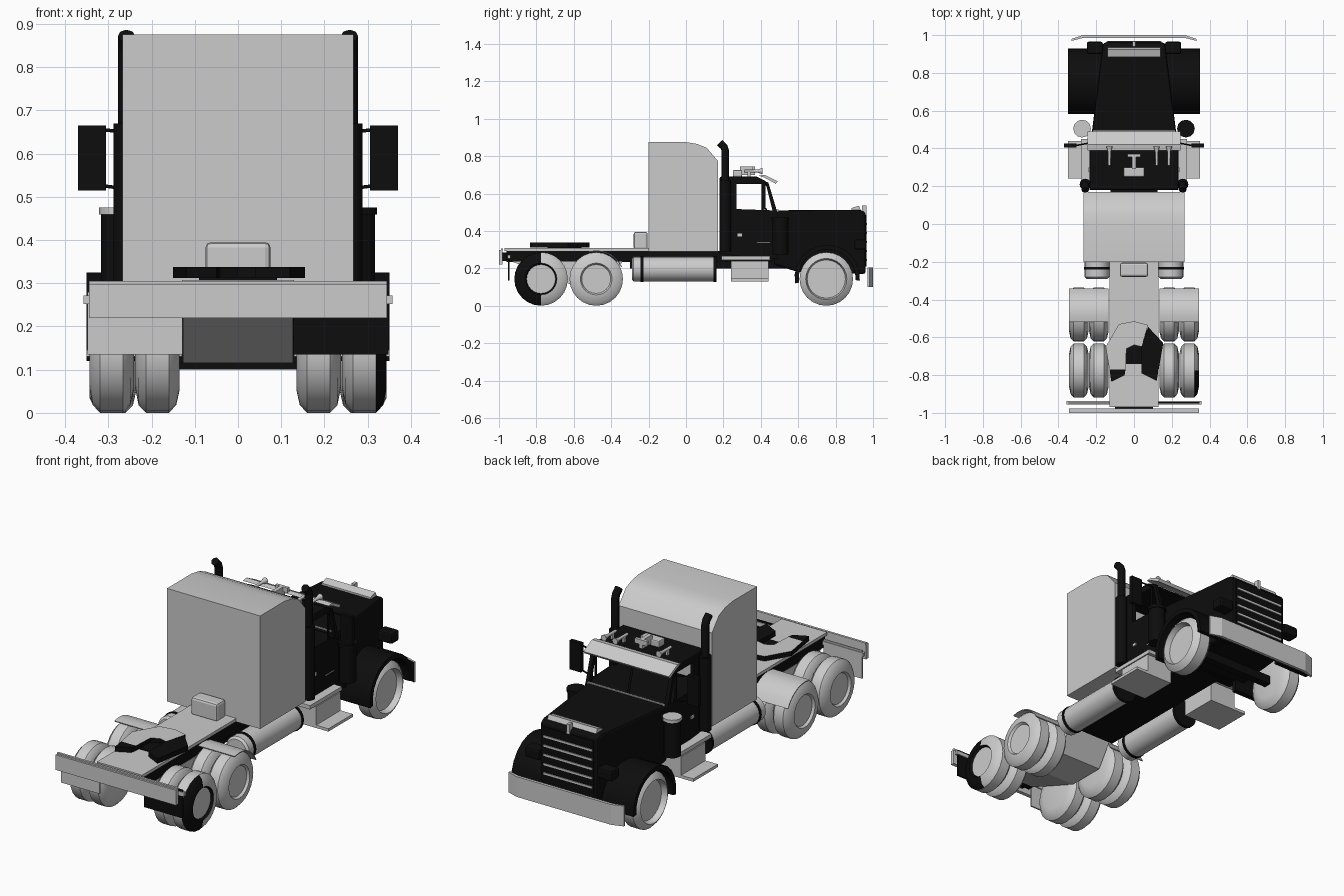
import bpy, bmesh, math
from mathutils import Vector, Matrix

old = bpy.data.objects.get("Cube")
if old:
    bpy.data.objects.remove(old, do_unlink=True)


def material(name, v):
    m = bpy.data.materials.new(name)
    m.use_nodes = True
    m.diffuse_color = (v, v, v, 1)
    m.node_tree.nodes["Principled BSDF"].inputs["Base Color"].default_value = (v, v, v, 1)
    return m


GREY = material("light grey", 0.6)
BLACK = material("black", 0.004)
SIDES = ((1, "left"), (-1, "right"))


def finish(name, bm, mats, rule=None, smooth=False, bevel=0):
    bmesh.ops.recalc_face_normals(bm, faces=bm.faces)
    if rule:
        for f in bm.faces:
            f.material_index = int(rule(f))
    me = bpy.data.meshes.new(name)
    bm.to_mesh(me)
    bm.free()
    ob = bpy.data.objects.new(name, me)
    bpy.context.collection.objects.link(ob)
    for m in mats:
        me.materials.append(m)
    if bevel:
        b = ob.modifiers.new("bevel", "BEVEL")
        b.width, b.segments, b.limit_method = bevel, 2, "ANGLE"
    if smooth:
        bpy.ops.object.select_all(action="DESELECT")
        ob.select_set(True)
        bpy.context.view_layer.objects.active = ob
        bpy.ops.object.shade_smooth_by_angle(angle=math.radians(35))
    return ob


def prism(name, pts, axis, a, b, mats, shape=None, **kw):
    """Outline extruded from a to b along x (y,z points) or z (x,y points)."""
    bm = bmesh.new()
    place = {"x": lambda p, t: (t, p[0], p[1]), "z": lambda p, t: (p[0], p[1], t)}[axis]
    ends = [[bm.verts.new(place(p, t)) for p in pts] for t in (a, b)]
    for e in ends:
        bm.faces.new(e)
    n = len(pts)
    for i in range(n):
        j = (i + 1) % n
        bm.faces.new((ends[0][i], ends[0][j], ends[1][j], ends[1][i]))
    if shape:
        for v in bm.verts:
            shape(v)
    return finish(name, bm, mats, **kw)


def box(name, x, y, z, mat, **kw):
    pts = [(x[0], y[0]), (x[1], y[0]), (x[1], y[1]), (x[0], y[1])]
    return prism(name, pts, "z", z[0], z[1], [mat], **kw)


def lathe(name, prof, centre, axis, mats, steps=24, **kw):
    """Profile of (along, radius) points spun about the x, y or z axis."""
    bm = bmesh.new()
    vs = [bm.verts.new((r, 0, t)) for t, r in prof]
    es = [bm.edges.new(p) for p in zip(vs, vs[1:])]
    bmesh.ops.spin(bm, geom=vs + es, axis=(0, 0, 1), cent=(0, 0, 0),
                   angle=math.tau, steps=steps)
    bmesh.ops.remove_doubles(bm, verts=bm.verts, dist=1e-4)
    turn = Vector((0, 0, 1)).rotation_difference(Vector(axis)).to_matrix().to_4x4()
    bm.transform(Matrix.Translation(centre) @ turn)
    return finish(name, bm, mats, smooth=True, **kw)


def drum(name, centre, axis, length, r, mat, steps=20):
    h = length / 2
    return lathe(name, [(-h, 0), (-h, r), (h, r), (h, 0)], centre, axis, [mat], steps)


def tube(name, pts, r, mat):
    cu = bpy.data.curves.new(name, "CURVE")
    cu.dimensions = "3D"
    cu.bevel_depth, cu.bevel_resolution, cu.use_fill_caps = r, 2, True
    sp = cu.splines.new("POLY")
    sp.points.add(len(pts) - 1)
    for p, co in zip(sp.points, pts):
        p.co = (*co, 1)
    cu.materials.append(mat)
    bpy.context.collection.objects.link(bpy.data.objects.new(name, cu))


def arc(cy, cz, r0, r1, a0, a1, n=12):
    ang = [math.radians(a0 + (a1 - a0) * i / n) for i in range(n + 1)]
    out = [(cy + r1 * math.cos(t), cz + r1 * math.sin(t)) for t in ang]
    return out + [(cy + r0 * math.cos(t), cz + r0 * math.sin(t)) for t in reversed(ang)]


def mirrored(s, x0, x1):
    return sorted((s * x0, s * x1))


# Sleeper and cab
prism("sleeper", [(-0.2, 0.29), (-0.2, 0.875), (0, 0.875), (0.06, 0.865), (0.11, 0.845),
                  (0.17, 0.775), (0.17, 0.29)], "x", -0.267, 0.267, [GREY], smooth=True)
prism("cab_body", [(0.18, 0.28), (0.18, 0.52), (0.46, 0.51), (0.49, 0.5), (0.49, 0.25), (0.25, 0.27)],
      "x", -0.235, 0.235, [BLACK])
prism("cab_roof", [(0.18, 0.65), (0.18, 0.69), (0.38, 0.69), (0.43, 0.665), (0.43, 0.65)],
      "x", -0.235, 0.235, [BLACK], bevel=0.008)
prism("sun_visor", [(0.39, 0.695), (0.42, 0.7), (0.49, 0.665), (0.48, 0.652), (0.42, 0.685)],
      "x", -0.245, 0.245, [GREY])
tube("windshield_post", [(0, 0.475, 0.5), (0, 0.43, 0.66)], 0.006, BLACK)
for s, side in SIDES:
    box(side + "_rear_pillar", mirrored(s, 0.215, 0.235), (0.18, 0.27), (0.5, 0.66), BLACK)
    prism(side + "_front_pillar", [(0.465, 0.5), (0.425, 0.66), (0.44, 0.66), (0.488, 0.5)],
          "x", *mirrored(s, 0.215, 0.235), [BLACK])
    box(side + "_window_divider", mirrored(s, 0.225, 0.233), (0.405, 0.415), (0.5, 0.66), BLACK)
    box(side + "_door_handle", mirrored(s, 0.234, 0.242), (0.275, 0.3), (0.37, 0.385), GREY)
    box(side + "_door_seam", mirrored(s, 0.234, 0.2365), (0.38, 0.45), (0.335, 0.339), GREY)
    # Mirrors, exhausts and air cleaners
    box(side + "_mirror", mirrored(s, 0.305, 0.37), (0.405, 0.425), (0.515, 0.665), BLACK)
    for z in (0.525, 0.655):
        tube(side + "_mirror_arm", [(s * 0.23, 0.43, z - 0.01), (s * 0.31, 0.415, z)], 0.004, BLACK)
    drum(side + "_muffler", (s * 0.258, 0.21, 0.48), (0, 0, 1), 0.38, 0.03, BLACK, 12)
    tube(side + "_exhaust_stack", [(s * 0.258, 0.21, 0.6), (s * 0.258, 0.21, 0.83),
                                   (s * 0.258, 0.203, 0.85), (s * 0.258, 0.18, 0.872)], 0.02, BLACK)
    drum(side + "_air_cleaner", (s * 0.275, 0.505, 0.37), (0, 0, 1), 0.19, 0.042, BLACK, 12)
    drum(side + "_air_cleaner_cap", (s * 0.275, 0.505, 0.467), (0, 0, 1), 0.016, 0.047,
         BLACK if s > 0 else GREY, 12)

# Hood, narrowing toward the nose
def taper(v):
    v.co.x *= 1 - 0.27 * max(0, (v.co.y - 0.47) / 0.49)


prism("hood", [(0.47, 0.22), (0.47, 0.51), (0.93, 0.513), (0.96, 0.5), (0.96, 0.17), (0.6, 0.18)],
      "x", -0.225, 0.225, [BLACK], shape=taper, bevel=0.012)
prism("hood_deflector", [(0.885, 0.51), (0.885, 0.522), (0.925, 0.535), (0.935, 0.51)],
      "x", -0.14, 0.14, [GREY])
box("hood_ornament", (-0.008, 0.008), (0.94, 0.965), (0.485, 0.535), GREY)
box("grille", (-0.145, 0.145), (0.95, 0.965), (0.21, 0.485), BLACK)
for i in range(5):
    z = 0.24 + i * 0.048
    box("grille_bar", (-0.14, 0.14), (0.96, 0.969), (z, z + 0.01), GREY)
box("cowl_strip", (-0.22, 0.22), (0.485, 0.495), (0.505, 0.515), GREY)

# Front bumper with swept-back ends
prism("front_bumper", [(-0.33, 0.97), (-0.27, 0.985), (0.27, 0.985), (0.33, 0.97), (0.33, 0.98),
                       (0.27, 1), (-0.27, 1), (-0.33, 0.98)], "z", 0.1, 0.205, [GREY, BLACK],
      rule=lambda f: f.normal.y < -0.9)
box("front_axle", (-0.27, 0.27), (0.73, 0.77), (0.115, 0.16), BLACK)

# Wheels: sidewall, recessed rim and hub
def wheel(name, x0, x1, y, s, front=False, marked=False):
    w = x1 - x0
    dish = 0.03 if front else 0.012
    rim = 0.11 if front else 0.085
    prof = [(0, 0), (0, 0.09), (0.008, 0.125), (0.025, 0.143), (w - 0.025, 0.143),
            (w - 0.008, 0.125), (w, rim), (w - dish, rim - 0.008), (w - dish, 0)]

    def patch(f):
        c = f.calc_center_median()
        r = math.hypot(c.y - y, c.z - 0.143)
        return c.x > x1 - 0.03 and (0.078 < r < 0.087 or (r > 0.087 and c.y < y))

    lathe(name, prof, (s * x0, y, 0.143), (s, 0, 0), [GREY, BLACK],
          rule=patch if marked else None)


for s, side in SIDES:
    wheel(side + "_front_wheel", 0.235, 0.343, 0.75, s, front=True)
    for label, y in (("drive", -0.48), ("rear", -0.775)):
        wheel(f"{side}_{label}_inner_wheel", 0.135, 0.238, y, s)
        wheel(f"{side}_{label}_outer_wheel", 0.241, 0.344, y, s, marked=(s > 0 and label == "rear"))
    # Fenders
    prism(side + "_front_fender", arc(0.755, 0.15, 0.152, 0.175, -5, 190), "x",
          *mirrored(s, 0.15, 0.35), [BLACK], smooth=True)
    box(side + "_headlight", mirrored(s, 0.165, 0.25), (0.9, 0.965), (0.3, 0.355), BLACK, bevel=0.01)
    prism(side + "_drive_fender", arc(-0.48, 0.143, 0.148, 0.153, 25, 105, 6), "x",
          *mirrored(s, 0.135, 0.345), [GREY], smooth=True)
    # Tanks, steps and mud flaps
    lathe(side + "_fuel_tank", [(-0.225, 0), (-0.225, 0.055), (-0.215, 0.066), (0.215, 0.066),
                                (0.225, 0.055), (0.225, 0)], (s * 0.195, -0.065, 0.196),
          (0, 1, 0), [GREY])
    for y in (-0.235, 0.155):
        drum(side + "_tank_strap", (s * 0.195, y, 0.196), (0, 1, 0), 0.014, 0.07, BLACK)
    box(side + "_step_box", mirrored(s, 0.13, 0.28), (0.24, 0.44), (0.145, 0.24), GREY)
    box(side + "_lower_step", mirrored(s, 0.13, 0.35), (0.24, 0.44), (0.13, 0.145), GREY)
    box(side + "_upper_step", mirrored(s, 0.13, 0.28), (0.19, 0.45), (0.245, 0.265), GREY)
    box(side + "_mud_flap", mirrored(s, 0.128, 0.348), (-0.951, -0.943), (0.135, 0.28),
        BLACK if s > 0 else GREY)

# Chassis and rear end
box("frame_rails", (-0.125, 0.125), (-0.96, 0.5), (0.235, 0.292), BLACK)
box("under_chassis", (-0.11, 0.11), (-0.3, 0.7), (0.2, 0.24), BLACK)
box("deck_plate", (-0.13, 0.13), (-0.97, -0.2), (0.292, 0.308), GREY)
prism("axle_housing", [(-0.93, 0.236), (-0.62, 0.115), (-0.42, 0.115), (-0.34, 0.236)],
      "x", -0.127, 0.127, [GREY])
box("deck_box", (-0.075, 0.075), (-0.28, -0.205), (0.3, 0.395), GREY, bevel=0.012)
box("rear_bumper", (-0.345, 0.345), (-1, -0.98), (0.22, 0.298), GREY)
box("rear_bumper_edge", (-0.345, 0.345), (-0.99, -0.978), (0.295, 0.305), GREY)
box("bumper_mount", (-0.1, 0.1), (-0.982, -0.95), (0.24, 0.285), BLACK)
box("flap_bar", (-0.358, 0.358), (-0.955, -0.938), (0.252, 0.272), GREY)

# Coupling plate with a rear slot
edge = lambda f: f.normal.z < 0.5
top = (0.312, 0.337)
prism("coupling_front", [(-0.15, -0.65), (-0.08, -0.53), (0, -0.515), (0.075, -0.535), (0.04, -0.65),
                         (0, -0.64), (-0.04, -0.66)], "z", *top, [GREY, BLACK], rule=edge)
prism("coupling_left_arm", [(0.075, -0.545), (0.155, -0.63), (0.12, -0.83), (0.04, -0.79), (0.04, -0.65)],
      "z", *top, [BLACK])
prism("coupling_right_arm", [(-0.15, -0.65), (-0.04, -0.66), (-0.045, -0.77), (-0.13, -0.77)],
      "z", *top, [GREY, BLACK], rule=edge)
prism("coupling_right_tip", [(-0.13, -0.77), (-0.045, -0.77), (-0.05, -0.8), (-0.12, -0.835)],
      "z", *top, [BLACK])
box("coupling_base", (-0.09, 0.09), (-0.74, -0.56), (0.3, 0.314), BLACK)

# Roof horns and beacon
for x in (-0.13, 0.12, 0.185):
    lathe("roof_horn", [(0, 0), (0, 0.007), (0.07, 0.008), (0.1, 0.016), (0.1, 0)],
          (x, 0.31, 0.72), (0, 1, 0), [GREY], 12)
    box("horn_mount", (x - 0.006, x + 0.006), (0.33, 0.345), (0.685, 0.72), GREY)
box("roof_beacon", (-0.055, 0.055), (0.25, 0.3), (0.69, 0.725), GREY, bevel=0.006)
box("beacon_stem", (-0.01, 0.01), (0.29, 0.37), (0.7, 0.745), GREY)
box("beacon_bar", (-0.035, 0.035), (0.355, 0.37), (0.72, 0.745), GREY)
